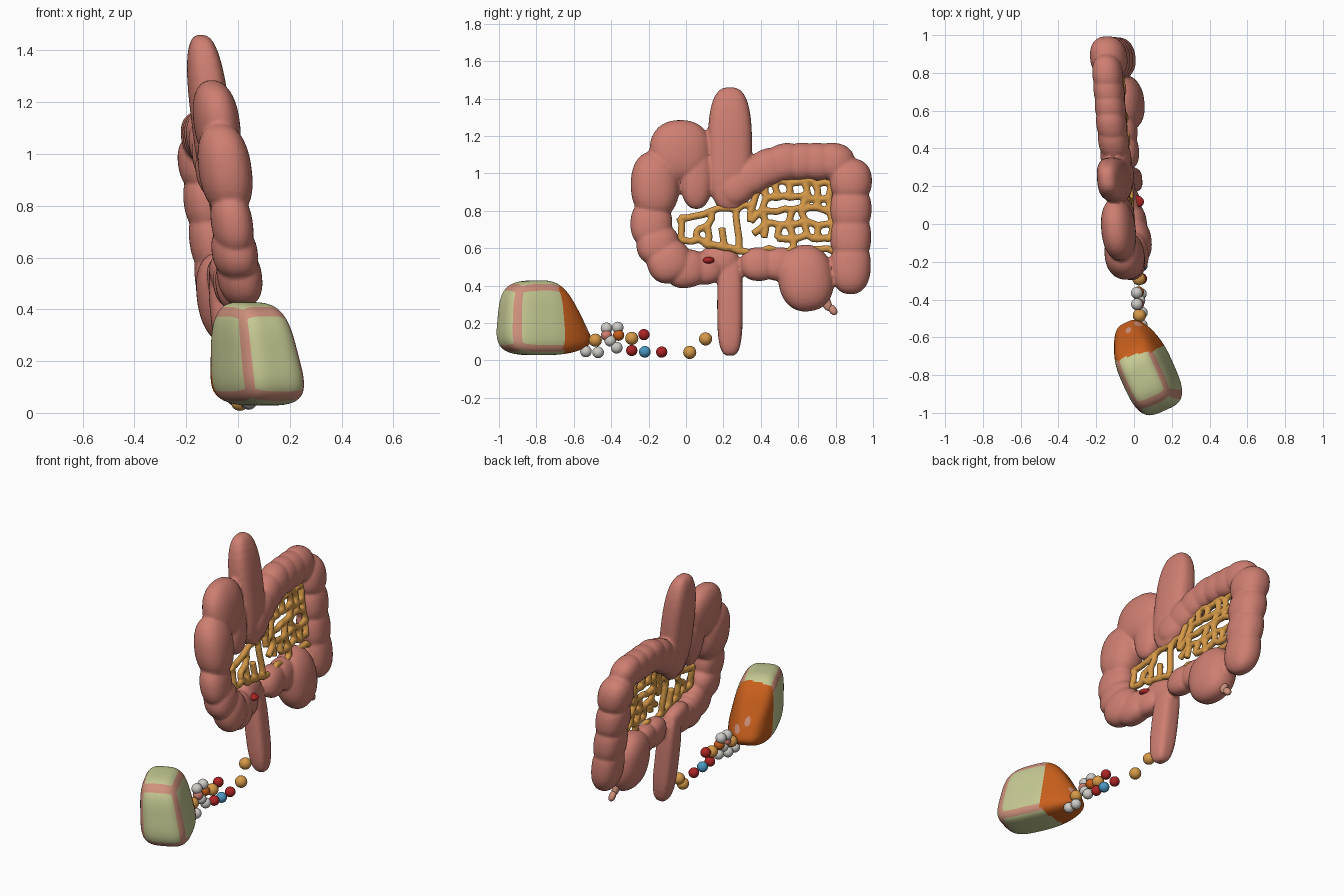
import bpy, bmesh, math, random
from mathutils import Vector, Matrix

if "Cube" in bpy.data.objects:
    bpy.data.objects.remove(bpy.data.objects["Cube"])

random.seed(4)

def mat(name, *rgb):
    m = bpy.data.materials.new(name)
    m.diffuse_color = (*rgb, 1)
    m.use_nodes = True
    m.node_tree.nodes["Principled BSDF"].inputs["Base Color"].default_value = m.diffuse_color
    return m

PINK = mat("gut pink", 0.62, 0.21, 0.165)
GREEN = mat("pale green", 0.56, 0.58, 0.29)
ORANGE = mat("burnt orange", 0.58, 0.115, 0.012)
GOLD = mat("gold", 0.67, 0.32, 0.065)
GREY = mat("light grey", 0.62, 0.60, 0.57)
RED = mat("red", 0.42, 0.018, 0.018)
BLUE = mat("blue", 0.07, 0.31, 0.53)
BAND = mat("band pink", 0.62, 0.28, 0.20)

def plane(y, z):
    """Sideways position of the tilted sheet the gut lies in."""
    return 0.05 - 0.12 * z - 0.078 * y

def finish(name, bm, mats):
    me = bpy.data.meshes.new(name)
    bm.to_mesh(me)
    bm.free()
    for m in mats:
        me.materials.append(m)
    me.shade_smooth()
    ob = bpy.data.objects.new(name, me)
    bpy.context.collection.objects.link(ob)
    return ob

def squircle(v, n):
    return v / sum(abs(c) ** n for c in v) ** (1 / n)

def blob(bm, y, z, ry, rz, rx=None, rot=0, n=2.3, dx=0):
    """Swollen gut segment lying in the tilted sheet."""
    rx = rx or 0.75 * min(ry, rz)
    c, s = math.cos(math.radians(rot)), math.sin(math.radians(rot))
    for v in bmesh.ops.create_uvsphere(bm, u_segments=32, v_segments=20, radius=1)["verts"]:
        p = squircle(v.co, n)
        a, b = p.y * ry, p.z * rz
        yy, zz = y + a * c - b * s, z + a * s + b * c
        v.co = (plane(yy, zz) + p.x * rx + dx, yy, zz)

def remesh(ob, size):
    m = ob.modifiers.new("fuse", 'REMESH')
    m.mode = 'VOXEL'
    m.voxel_size = size
    m.use_smooth_shade = True

# Large intestine, fused from swollen segments
bm = bmesh.new()
blob(bm, 0.235, 1.13, 0.118, 0.33, 0.075, n=2.8)            # upright tube
blob(bm, 0.235, 0.30, 0.068, 0.275, 0.062, n=3.2, dx=-0.03) # outlet tube
blob(bm, 0.64, 0.44, 0.148, 0.178, 0.105, rot=8)            # pouch
for y, z, ry, rz, rx in [(-0.03, 1.12, 0.165, 0.165, 0.088),  # front loop
                         (0.055, 1.0, 0.09, 0.19, 0.07),
                         (-0.165, 0.94, 0.13, 0.18, 0.102),
                         (-0.185, 0.73, 0.112, 0.13, 0.08),
                         (-0.15, 0.62, 0.115, 0.11, 0.088)]:
    blob(bm, y, z, ry, rz, rx)
for i in range(4):                                   # lower bend
    blob(bm, -0.09 + 0.09 * i, 0.53 - 0.045 * math.sin(i * 1.1), 0.12 - 0.005 * i,
         0.115 - 0.013 * i, rot=20 - 10 * i, dx=0.012 - 0.012 * i)
for i in range(2):                                   # lower return
    blob(bm, 0.39 + 0.11 * i, 0.515, 0.1, 0.09)
for i in range(7):                                   # crosswise part
    t = i / 6
    blob(bm, 0.27 + 0.52 * t, 0.93 + 0.135 * math.sin(min(t * 2.6, 1.75)), 0.11,
         0.1, 0.08, rot=38 - 48 * t)
for i in range(4):                                   # rear column
    blob(bm, 0.88, 0.96 - 0.15 * i, 0.114 - 0.002 * i, 0.12 + 0.012 * i, 0.097 - 0.004 * i)
remesh(finish("large_intestine", bm, [PINK]), 0.0095)

# Appendix: small tail under the pouch
bm = bmesh.new()
blob(bm, 0.745, 0.32, 0.026, 0.06, 0.022, 25)
blob(bm, 0.785, 0.27, 0.02, 0.03, 0.02, 35)
finish("appendix", bm, [BAND])

# Red sore on the right of the lower bend
bm = bmesh.new()
blob(bm, 0.12, 0.535, 0.032, 0.018, 0.05, dx=0.026)
finish("sore", bm, [RED])

# Golden web of vessels filling the loop
COLS, nodes = 12, []
for i in range(COLS):
    y = -0.02 + 0.8 * i / (COLS - 1)
    lo = max(0.585, 0.65 - 0.2 * y)
    hi = 0.77 + 0.17 * y if y < 0.38 else 0.95
    rows = 3 if y < 0.3 else 4 if y < 0.4 else 6
    nodes.append([(y + random.uniform(-0.018, 0.018),
                   lo + (hi - lo) * j / (rows - 1) + random.uniform(-0.014, 0.014))
                  for j in range(rows)])
cu = bpy.data.curves.new("vessel_web", 'CURVE')
cu.dimensions = '3D'
cu.bevel_depth = 0.0195
cu.bevel_resolution = 2
cu.use_fill_caps = True

def strand(p, q):
    mid = [(a + b) / 2 + random.uniform(-0.012, 0.012) for a, b in zip(p, q)]
    s = cu.splines.new('POLY')
    s.points.add(2)
    for pt, (y, z) in zip(s.points, (p, mid, q)):
        pt.co = (plane(y, z) + 0.015, y, z, 1)

for i, col in enumerate(nodes):
    for j, p in enumerate(col):
        if j + 1 < len(col) and random.random() < 0.8:
            strand(p, col[j + 1])
        if i + 1 < COLS:
            nxt = nodes[i + 1]
            k = round(j * (len(nxt) - 1) / (len(col) - 1))
            if j in (0, len(col) - 1) or random.random() < 0.72:
                strand(p, nxt[k])
web = bpy.data.objects.new("vessel_web", cu)
bpy.context.collection.objects.link(web)
cu.materials.append(GOLD)
bpy.context.view_layer.objects.active = web
web.select_set(True)
bpy.ops.object.convert(target='MESH')
remesh(bpy.context.view_layer.objects.active, 0.007)

# Capsule: rounded box, banded green front and tapered orange rear
bm = bmesh.new()
bmesh.ops.create_cube(bm, size=2)
bmesh.ops.subdivide_edges(bm, edges=bm.edges[:], cuts=39, use_grid_fill=True)
SPOTS = Vector((-1, 0.1, 0.35)), Vector((-1, 0.7, -0.1))
for f in bm.faces:
    c = f.calc_center_median()
    if c.x < -0.4 + 0.08 * c.y:
        f.material_index = 2 if min((c - s).length for s in SPOTS) < 0.2 else 1
    else:
        f.material_index = 2 if sorted(abs(a) for a in c)[1] > 0.82 else 0
turn = Matrix.Rotation(math.radians(-66), 3, 'Z')    # local x runs to the front
for v in bm.verts:
    p = squircle(v.co, 3.7)
    t = max(0, -p.x) ** 2
    length = 0.232 if p.x > 0 else 0.25
    loc = turn @ Vector((p.x * length * (1 - 0.07 * p.z) + 0.045 * p.z * t,
                         p.y * 0.132 * (1 - 0.36 * t) * (1 - 0.16 * p.z), 0))
    z = 0.228 + p.z * 0.2 * (1 - 0.42 * t) - 0.055 * t
    v.co = (loc.x + 0.053 - 0.15 * (z - 0.23), loc.y - 0.772, z)
finish("capsule", bm, [GREEN, ORANGE, BAND])

# Trail of beads between capsule and outlet
def beads(name, m, r, *spots):
    for k, (y, z) in enumerate(spots):
        x = 0.05 - 0.2 * z - 0.2 * max(0, y + 0.15)
        bm = bmesh.new()
        bmesh.ops.create_uvsphere(bm, u_segments=24, v_segments=14, radius=r,
                                  matrix=Matrix.Translation((x, y, z)))
        finish(f"{name}_{k + 1}", bm, [m])

beads("gold_bead", GOLD, 0.035, (0.105, 0.115), (0.02, 0.043), (-0.29, 0.118), (-0.485, 0.108))
beads("red_bead", RED, 0.03, (-0.13, 0.045), (-0.29, 0.053), (-0.225, 0.138))
beads("blue_bead", BLUE, 0.031, (-0.22, 0.046))
beads("orange_bead", ORANGE, 0.03, (-0.36, 0.135), (-0.565, 0.09))
beads("pink_bead", PINK, 0.03, (-0.425, 0.135))
beads("grey_bead", GREY, 0.031, (-0.425, 0.172), (-0.365, 0.176), (-0.37, 0.068),
      (-0.405, 0.105), (-0.47, 0.043), (-0.535, 0.048))
